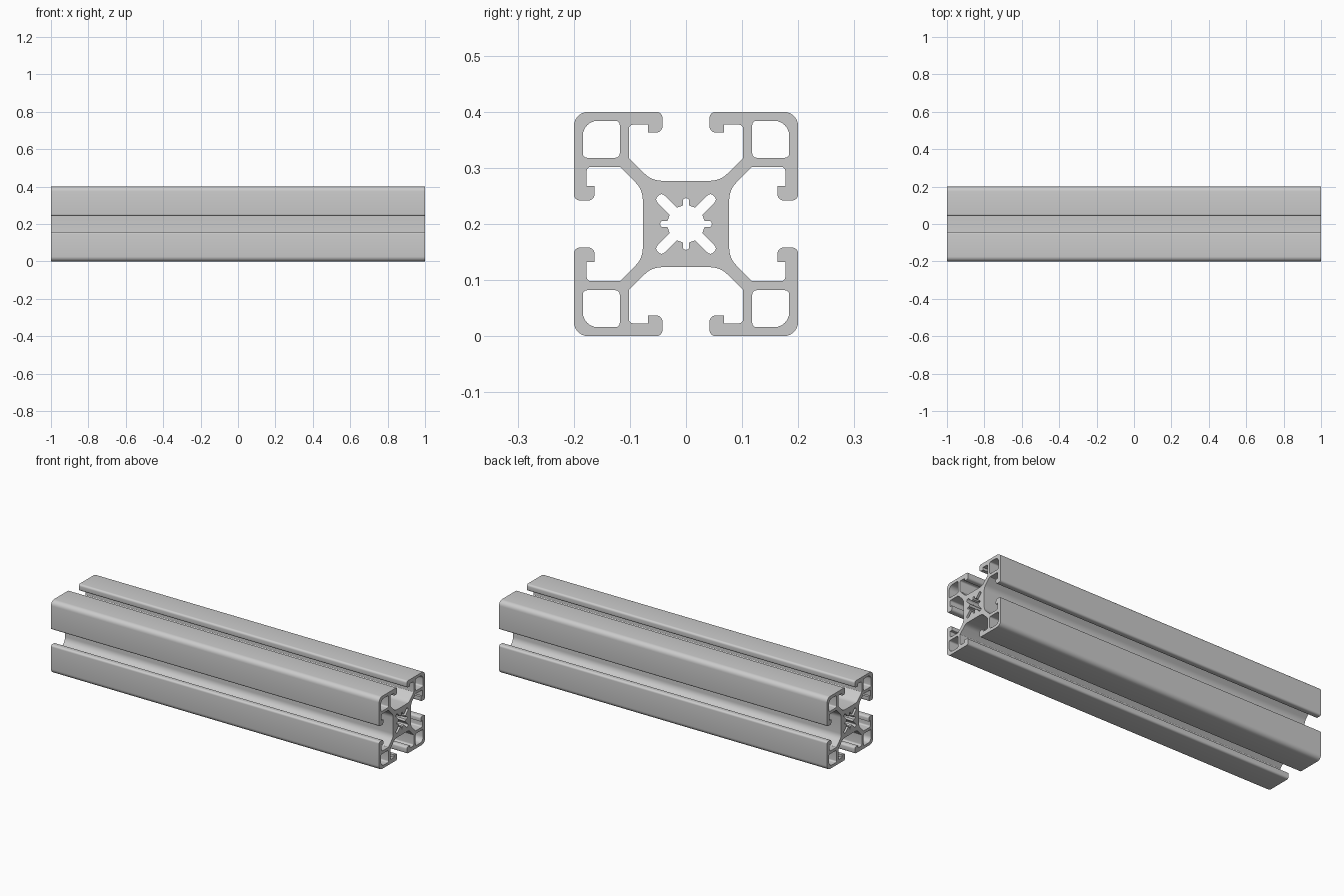
import bpy
import bmesh
from math import radians, tan
from mathutils import Matrix, Vector

if "Cube" in bpy.data.objects:
    bpy.data.objects.remove(bpy.data.objects["Cube"], do_unlink=True)

HALF_LENGTH = 1.0
HALF_WIDTH = 0.2


def rounded(corners, steps=6):
    """Turn (x, y, radius) corners into a closed outline with round corners."""
    out = []
    for i, (x, y, r) in enumerate(corners):
        p = Vector((x, y))
        if r == 0:
            out.append(p)
            continue
        a = (Vector(corners[i - 1][:2]) - p).normalized()
        b = (Vector(corners[(i + 1) % len(corners)][:2]) - p).normalized()
        half = a.angle(b) / 2
        reach = r / tan(half)
        centre = p + (a + b).normalized() * (reach ** 2 + r ** 2) ** 0.5
        start, end = p + a * reach - centre, p + b * reach - centre
        for k in range(steps + 1):
            arm = start.lerp(end, k / steps) if k in (0, steps) else start.slerp(end, k / steps)
            out.append(centre + arm.normalized() * r)
    return out


def quarter_turns(corners, turns):
    for _ in range(turns):
        corners = [(y, -x, r) for x, y, r in corners]
    return corners


def four_fold(octant, diagonal=()):
    """Mirror an eighth about the diagonal, then repeat it around the centre."""
    quarter = list(octant) + list(diagonal) + [(y, x, r) for x, y, r in reversed(octant)]
    return [c for t in range(4) for c in quarter_turns(quarter, t)]


# Outer outline: core wall, diagonal web, slot pocket, hooked lip, outer corner
outline = four_fold(
    [(0.061, 0.077, 0.043), (0.102, 0.118, 0.003), (0.102, 0.177, 0.008),
     (0.068, 0.177, 0), (0.068, 0.163, 0), (0.042, 0.163, 0.011), (0.042, 0.2, 0.011)],
    [(0.2, 0.2, 0.026)])

# Star-shaped centre bore: narrow axis slots and wide diagonal arms
bore = four_fold(
    [(0.0055, 0.046, 0.005), (0.0055, 0.033, 0), (0.0165, 0.029, 0), (0.0435, 0.056, 0.007)])

# Hollow chamber in each corner
chamber = [(0.118, 0.118, 0.008), (0.118, 0.184, 0.008),
           (0.184, 0.184, 0.027), (0.184, 0.118, 0.008)]
loops = [outline, bore] + [quarter_turns(chamber, t) for t in range(4)]

# Filled section, extruded along its length
curve = bpy.data.curves.new("rail_section", "CURVE")
curve.dimensions = "2D"
curve.fill_mode = "BOTH"
curve.extrude = HALF_LENGTH
for loop in loops:
    points = rounded(loop)
    spline = curve.splines.new("POLY")
    spline.points.add(len(points) - 1)
    for point, co in zip(spline.points, points):
        point.co = (co.x, co.y, 0, 1)
    spline.use_cyclic_u = True
section = bpy.data.objects.new("rail_section", curve)
bpy.context.scene.collection.objects.link(section)
bpy.context.view_layer.update()
mesh = bpy.data.meshes.new_from_object(section.evaluated_get(bpy.context.evaluated_depsgraph_get()))
bpy.data.objects.remove(section, do_unlink=True)

# Lay the extrusion along x and rest it on the ground
mesh.transform(Matrix(((0, 0, 1, 0), (1, 0, 0, 0), (0, 1, 0, HALF_WIDTH), (0, 0, 0, 1))))
bm = bmesh.new()
bm.from_mesh(mesh)
bmesh.ops.remove_doubles(bm, verts=bm.verts, dist=0.00001)
bmesh.ops.recalc_face_normals(bm, faces=bm.faces)
bm.to_mesh(mesh)
bm.free()

# Plain aluminium grey
metal = bpy.data.materials.new("aluminium_grey")
metal.use_nodes = True
grey = (0.6, 0.6, 0.6, 1)
metal.diffuse_color = grey
metal.node_tree.nodes["Principled BSDF"].inputs["Base Color"].default_value = grey
mesh.materials.clear()
mesh.materials.append(metal)

rail = bpy.data.objects.new("slotted_rail", mesh)
bpy.context.scene.collection.objects.link(rail)
bpy.context.view_layer.objects.active = rail
rail.select_set(True)
bpy.ops.object.shade_smooth_by_angle(angle=radians(30))
